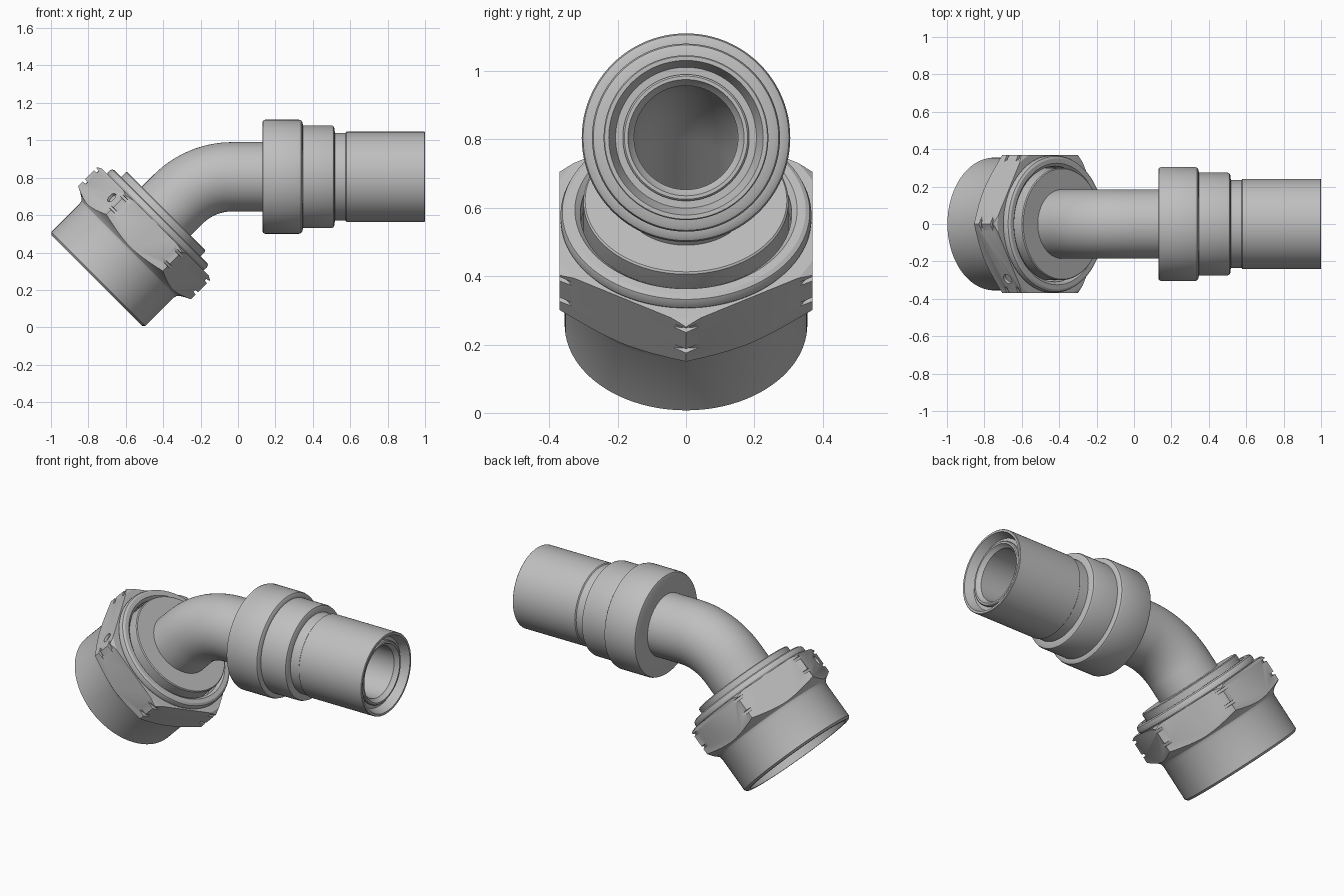
import bpy, bmesh, math
from mathutils import Vector, Matrix

if "Cube" in bpy.data.objects:
    bpy.data.objects.remove(bpy.data.objects["Cube"], do_unlink=True)

metal = bpy.data.materials.new("grey_metal")
metal.use_nodes = True
metal.diffuse_color = (0.52, 0.52, 0.52, 1)
metal.node_tree.nodes["Principled BSDF"].inputs["Base Color"].default_value = (0.52, 0.52, 0.52, 1)

AXIS_Z = 0.805                      # height of the straight end's axis
TILT = math.radians(45)             # direction of the nut's axis
MOUTH = Vector((-0.755, 0, 0.25))   # centre of the nut's open face
NUT_DIR = Vector((math.cos(TILT), 0, math.sin(TILT)))
NUT_SIDE = Vector((math.sin(TILT), 0, -math.cos(TILT)))
Y = Vector((0, 1, 0))


def finish(name, bm, smooth=True):
    bmesh.ops.recalc_face_normals(bm, faces=bm.faces)
    mesh = bpy.data.meshes.new(name)
    bm.to_mesh(mesh)
    bm.free()
    obj = bpy.data.objects.new(name, mesh)
    bpy.context.collection.objects.link(obj)
    mesh.materials.append(metal)
    if smooth:
        shade(obj)
    return obj


def activate(obj):
    bpy.ops.object.select_all(action="DESELECT")
    obj.select_set(True)
    bpy.context.view_layer.objects.active = obj


def shade(obj):
    activate(obj)
    bpy.ops.object.shade_smooth_by_angle(angle=math.radians(28))


def loft(name, rings, segments=96, closed=True, smooth=True):
    """Skin circles given as (centre, tilt, radius); closed joins last to first."""
    bm = bmesh.new()
    loops = []
    for centre, tilt, radius in rings:
        side = Vector((math.sin(tilt), 0, -math.cos(tilt)))
        angles = [math.tau * i / segments for i in range(segments)]
        loops.append([bm.verts.new(centre + radius * (math.cos(a) * side + math.sin(a) * Y))
                      for a in angles])
    pairs = list(zip(loops, loops[1:]))
    if closed:
        pairs.append((loops[-1], loops[0]))
    else:
        bm.faces.new(loops[0])
        bm.faces.new(loops[-1])
    for a, b in pairs:
        for i in range(segments):
            j = (i + 1) % segments
            bm.faces.new((a[i], a[j], b[j], b[i]))
    return finish(name, bm, smooth)


def along_pipe(profile):
    return [(Vector((x, 0, AXIS_Z)), 0, r) for x, r in profile]


def along_nut(profile):
    return [(MOUTH + t * NUT_DIR, TILT, r) for t, r in profile]


def boolean(obj, cutter, operation):
    mod = obj.modifiers.new("cut", "BOOLEAN")
    mod.operation = operation
    mod.solver = "EXACT"
    mod.object = cutter
    activate(obj)
    bpy.ops.object.modifier_apply(modifier=mod.name)
    bpy.data.objects.remove(cutter, do_unlink=True)


# Stepped sleeve with a recessed end
loft("stepped_sleeve", along_pipe([
    (0.13, 0.17), (0.13, 0.29), (0.134, 0.3), (0.145, 0.305),
    (0.325, 0.305), (0.338, 0.301), (0.345, 0.29), (0.347, 0.275),
    (0.5, 0.275), (0.51, 0.271), (0.515, 0.26), (0.518, 0.235),
    (0.575, 0.235), (0.58, 0.241), (0.997, 0.241), (1.0, 0.238),
    (1.0, 0.226), (0.95, 0.206), (0.95, 0.17)]))

# Bent tube: straight end, swept bend, then shoulder and cone inside the nut
BEND_R, BEND_X = 0.41, -0.03
bend = []
for i in range(17):
    a = TILT * i / 16
    centre = Vector((BEND_X - BEND_R * math.sin(a), 0, AXIS_Z - BEND_R * (1 - math.cos(a))))
    bend.append((centre, a))
outer = along_pipe([(0.96, 0.165), (0.97, 0.17), (0.97, 0.18), (0.965, 0.185)])
outer += [(c, a, 0.185) for c, a in bend]
outer += along_nut([(0.525, 0.185), (0.525, 0.295), (0.52, 0.3), (0.25, 0.3),
                    (0.08, 0.225), (0.08, 0.152)])
bore = [(c, a, 0.152) for c, a in reversed(bend)] + along_pipe([(0.945, 0.152)])
loft("bent_tube", outer + bore)

# Hex nut: turned body with grooves trimmed by a hexagonal prism
grooves = []
for t in (0.33, 0.415):
    grooves += [(t - 0.01, 0.45), (t - 0.007, 0.408), (t + 0.007, 0.408), (t + 0.01, 0.45)]
nut = loft("hex_nut", along_nut(
    [(0, 0.322), (0, 0.342), (0.012, 0.355), (0.225, 0.355), (0.243, 0.36),
     (0.256, 0.373), (0.27, 0.395), (0.29, 0.435), (0.295, 0.45)]
    + grooves +
    [(0.428, 0.45), (0.428, 0.43), (0.442, 0.405), (0.442, 0.362), (0.45, 0.367),
     (0.465, 0.367), (0.478, 0.362), (0.485, 0.35), (0.485, 0.325), (0.47, 0.309),
     (0.4, 0.309), (0.39, 0.322)]), smooth=False)
prism = loft("hex_cutter", along_nut([(-0.1, 0.4275), (0.6, 0.4275)]),
             segments=6, closed=False, smooth=False)
boolean(nut, prism, "INTERSECT")

# Round dimple on one flat of the nut
angle = math.radians(210)
normal = math.cos(angle) * NUT_SIDE + math.sin(angle) * Y
tangent = -math.sin(angle) * NUT_SIDE + math.cos(angle) * Y
spot = MOUTH + 0.37 * NUT_DIR + 0.37 * normal + 0.126 * tangent
bm = bmesh.new()
bmesh.ops.create_cone(bm, cap_ends=True, segments=32, radius1=0.028, radius2=0.028, depth=0.03,
                      matrix=Matrix.Translation(spot) @ normal.to_track_quat("Z", "Y").to_matrix().to_4x4())
boolean(nut, finish("dimple_cutter", bm, False), "DIFFERENCE")
shade(nut)
